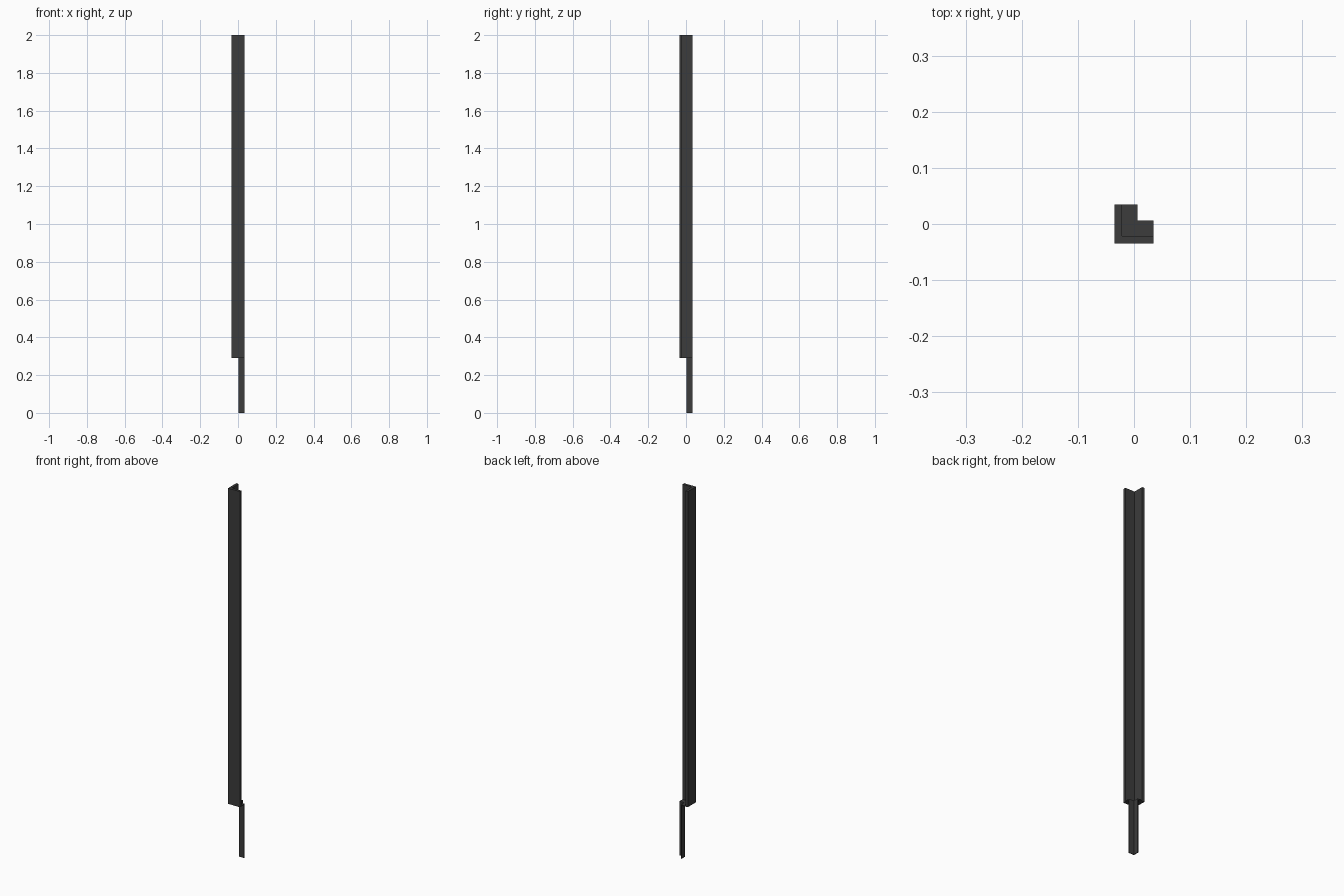
import bpy, bmesh

if "Cube" in bpy.data.objects:
    bpy.data.objects.remove(bpy.data.objects["Cube"])

H = 0.035      # half of the footprint
Z = 0.29       # height of the step


def corner_sweep(name, profile):
    """Sweep an (inset, z) profile around the mitred corner of two equal legs."""
    bm = bmesh.new()
    rings = []
    for station in ("x_leg", "corner", "y_leg"):
        ring = []
        for d, z in profile:
            p = -H + d
            xy = {"x_leg": (H, p), "corner": (p, p), "y_leg": (p, H)}[station]
            ring.append(bm.verts.new((*xy, z)))
        rings.append(ring)
    n = len(profile)
    for a, b in zip(rings, rings[1:]):
        for i in range(n):
            j = (i + 1) % n
            bm.faces.new((a[i], a[j], b[j], b[i]))
    # end caps
    bm.faces.new(rings[0])
    bm.faces.new(rings[-1])
    bmesh.ops.recalc_face_normals(bm, faces=bm.faces)
    mesh = bpy.data.meshes.new(name)
    bm.to_mesh(mesh)
    bm.free()
    ob = bpy.data.objects.new(name, mesh)
    bpy.context.collection.objects.link(ob)
    return ob


# tall outer panel, thin ledge and recessed lower lip in one stepped profile
trim = corner_sweep("corner_trim", [
    (0, 2), (0.014, 2), (0.014, Z + 0.003), (0.0415, Z + 0.003),
    (0.0415, 0), (0.038, 0), (0.038, Z), (0, Z)])

# dark finish
mat = bpy.data.materials.new("dark_finish")
mat.diffuse_color = (0.045, 0.045, 0.045, 1)
mat.use_nodes = True
mat.node_tree.nodes["Principled BSDF"].inputs["Base Color"].default_value = mat.diffuse_color
trim.data.materials.append(mat)
